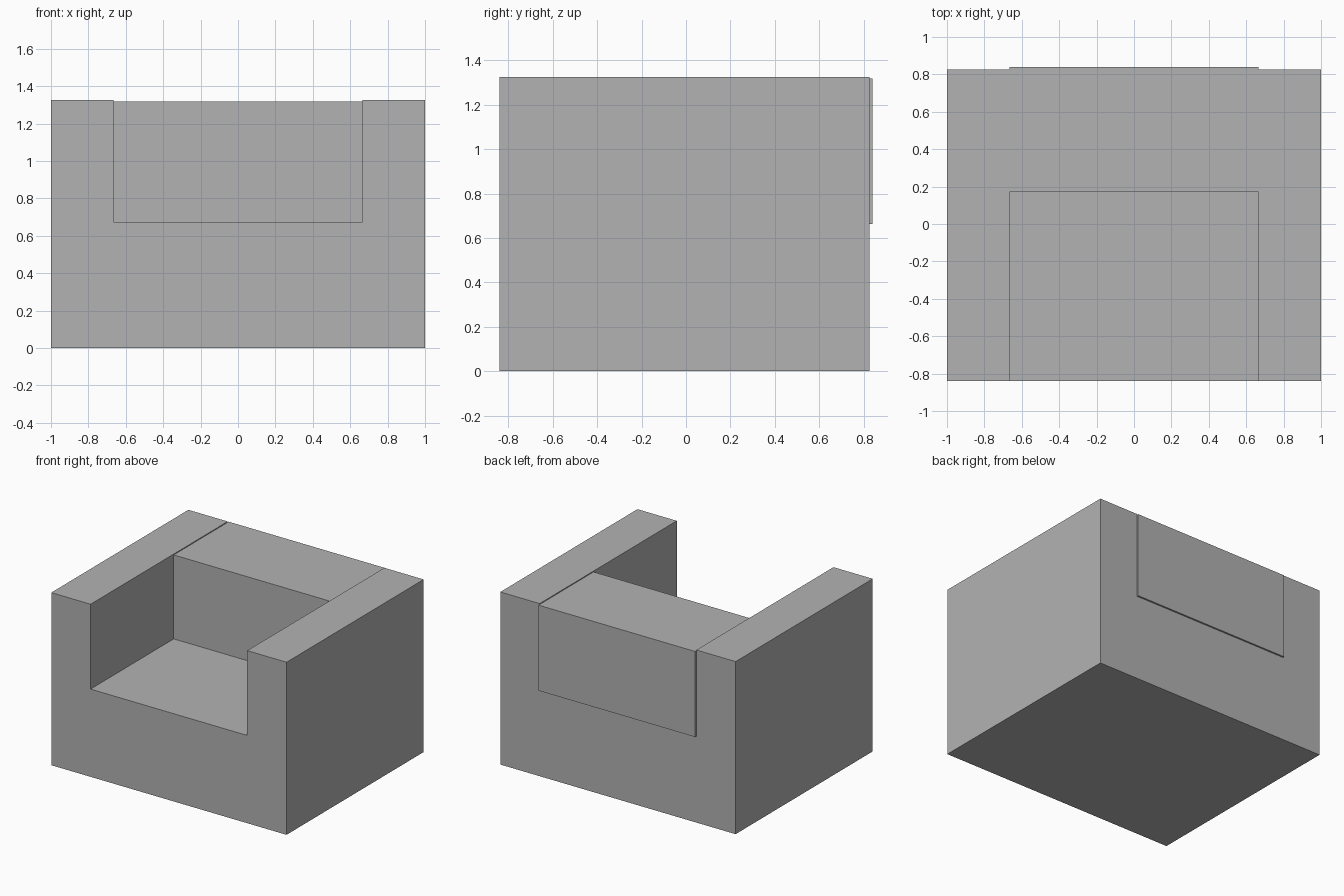
import bpy
import bmesh
from mathutils import Vector

cube = bpy.data.objects.get("Cube")
if cube:
    bpy.data.objects.remove(cube, do_unlink=True)

# Single upholstery colour
grey = bpy.data.materials.new("mid_grey")
grey.use_nodes = True
colour = (0.448, 0.448, 0.448, 1.0)
grey.diffuse_color = colour
grey.node_tree.nodes["Principled BSDF"].inputs["Base Color"].default_value = colour


def extrude_profile(name, profile, y_front, y_back):
    """Extrude an outline in the XZ plane from front to back."""
    bm = bmesh.new()
    face = bm.faces.new([bm.verts.new((x, y_front, z)) for x, z in profile])
    result = bmesh.ops.extrude_face_region(bm, geom=[face], use_keep_orig=True)
    moved = [v for v in result["geom"] if isinstance(v, bmesh.types.BMVert)]
    bmesh.ops.translate(bm, verts=moved, vec=Vector((0, y_back - y_front, 0)))
    bmesh.ops.recalc_face_normals(bm, faces=bm.faces)
    mesh = bpy.data.meshes.new(name)
    bm.to_mesh(mesh)
    bm.free()
    mesh.materials.append(grey)
    obj = bpy.data.objects.new(name, mesh)
    bpy.context.collection.objects.link(obj)
    return obj


inner = 0.666
arm_top = 1.326
seat_top = 0.674

# Seat and both arms as one U-shaped block
half = [(1, 0), (1, arm_top), (inner, arm_top), (inner, seat_top)]
extrude_profile("seat_and_arms", half + [(-x, z) for x, z in reversed(half)], -0.839, 0.826)

# Backrest block between the arms, slightly lower and proud of the rear
back = [(inner, 0.662), (inner, 1.319)]
extrude_profile("backrest", back + [(-x, z) for x, z in reversed(back)], 0.171, 0.839)
